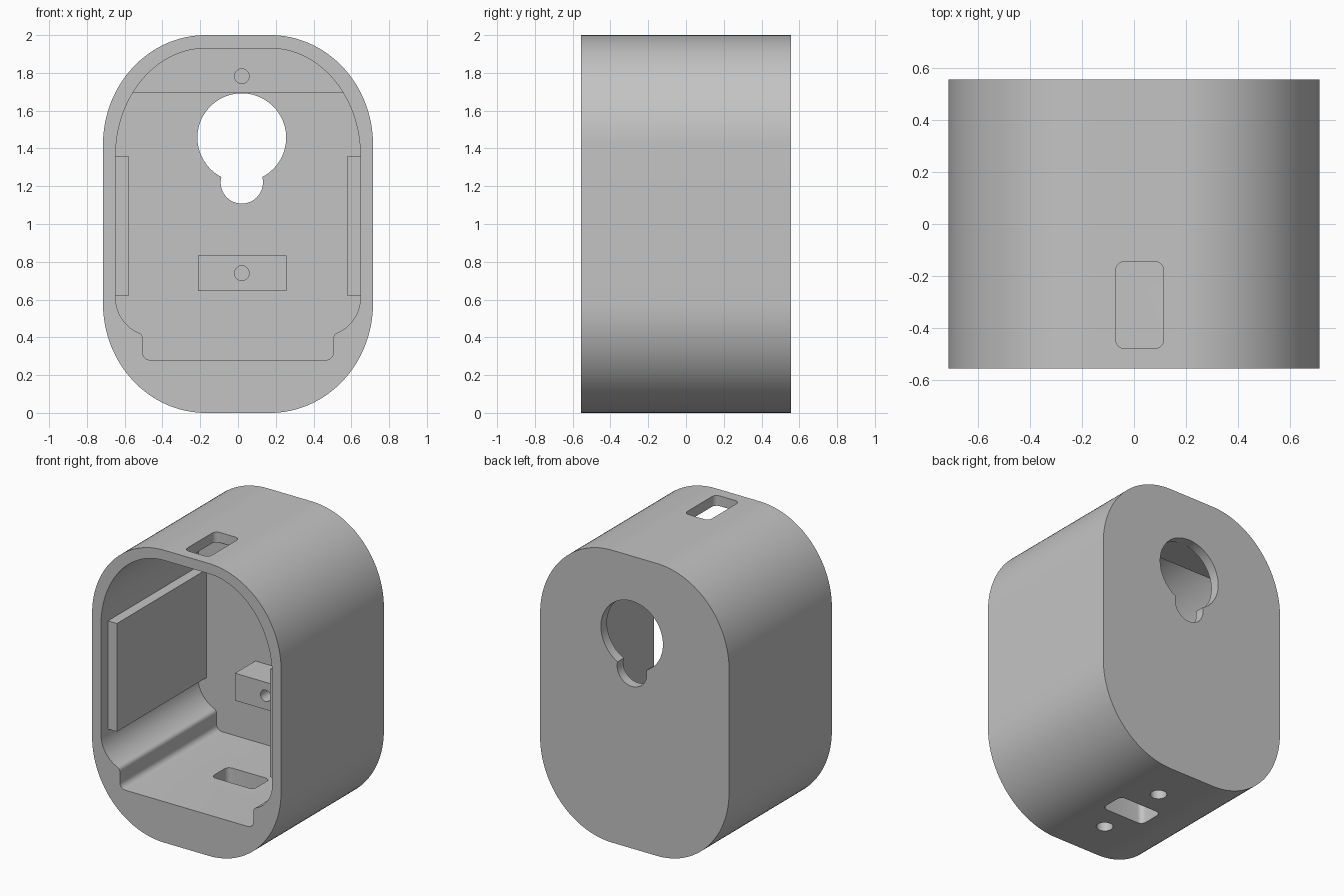
import bpy, bmesh
from math import sin, cos, radians, pi, asin, degrees

cube = bpy.data.objects.get("Cube")
if cube:
    bpy.data.objects.remove(cube, do_unlink=True)

gray = bpy.data.materials.new("plain_gray")
gray.use_nodes = True
gray.diffuse_color = (0.55, 0.55, 0.55, 1)
gray.node_tree.nodes["Principled BSDF"].inputs["Base Color"].default_value = gray.diffuse_color

FRONT, BACK = -0.556, 0.556
INNER_BACK = 0.49      # inside face of the back wall
BOSS_FRONT = 0.27      # front face of the screw bosses
MID = 0.02             # x centre of the openings


def arc(cx, cy, rx, ry, a0, a1, n=20):
    """Points of an elliptical arc, angles in degrees."""
    steps = [radians(a0 + (a1 - a0) * i / n) for i in range(n + 1)]
    return [(cx + rx * cos(a), cy + ry * sin(a)) for a in steps]


def mirrored(half):
    return half + [(-x, z) for x, z in reversed(half)]


def rounded_rect(cx, cy, w, h, r):
    pts = []
    for i, (sx, sy) in enumerate([(1, 1), (-1, 1), (-1, -1), (1, -1)]):
        pts += arc(cx + sx * (w / 2 - r), cy + sy * (h / 2 - r), r, r, i * 90, i * 90 + 90, 6)
    return pts


def circle(cx, cy, r, n=48):
    return arc(cx, cy, r, r, 0, 360 - 360 / n, n - 1)


def rect(x0, x1, z0, z1):
    return [(x0, z0), (x1, z0), (x1, z1), (x0, z1)]


def prism(name, outline, lo, hi, axis="Y"):
    """Extrude an outline along y (outline in x, z) or along z (outline in x, y)."""
    place = (lambda p, d: (p[0], d, p[1])) if axis == "Y" else (lambda p, d: (p[0], p[1], d))
    bm = bmesh.new()
    face = bm.faces.new([bm.verts.new(place(p, lo)) for p in outline])
    grown = bmesh.ops.extrude_face_region(bm, geom=[face])
    for v in grown["geom"]:
        if isinstance(v, bmesh.types.BMVert):
            v.co[1 if axis == "Y" else 2] = hi
    bmesh.ops.recalc_face_normals(bm, faces=bm.faces)
    mesh = bpy.data.meshes.new(name)
    bm.to_mesh(mesh)
    bm.free()
    mesh.materials.append(gray)
    obj = bpy.data.objects.new(name, mesh)
    bpy.context.scene.collection.objects.link(obj)
    return obj


def combine(target, tool, operation):
    mod = target.modifiers.new("combine", "BOOLEAN")
    mod.operation, mod.object, mod.solver = operation, tool, "EXACT"
    bpy.context.view_layer.objects.active = target
    bpy.ops.object.modifier_apply(modifier=mod.name)
    bpy.data.objects.remove(tool, do_unlink=True)


# Outer shell
outer = arc(0.17, 1.42, 0.545, 0.58, 90, 0, 32) + arc(0.17, 0.58, 0.545, 0.58, 0, -90, 32)
housing = prism("housing", mirrored(outer), FRONT, BACK)

# Cavity open to the front, stepping down to a narrower floor
inner = arc(0.17, 1.36, 0.478, 0.57, 90, 0, 32)
inner += arc(0.44, 0.61, 0.208, 0.205, 0, -65, 14)
inner += arc(0.535, 0.395, 0.03, 0.03, 110, 180, 5)
inner += arc(0.465, 0.32, 0.04, 0.04, 0, -90, 6)
combine(housing, prism("cavity", mirrored(inner), FRONT - 0.1, INNER_BACK), "DIFFERENCE")

# Upper boss filling the top of the cavity, sunk slightly into the walls
low = degrees(asin((1.693 - 1.36) / 0.6))
upper = mirrored(arc(0.17, 1.36, 0.508, 0.6, 90, low, 24))
combine(housing, prism("upper_boss", upper, BOSS_FRONT, INNER_BACK + 0.03), "UNION")

# Lower boss and the two side rails
combine(housing, prism("lower_boss", rect(-0.212, 0.256, 0.645, 0.832),
                       BOSS_FRONT, INNER_BACK + 0.03), "UNION")
for side in (-1, 1):
    rail = rect(*sorted((side * 0.58, side * 0.68)), 0.62, 1.36)
    combine(housing, prism("side_rail", rail, -0.48, INNER_BACK + 0.03), "UNION")

# Keyhole through the back wall
for z, r in ((1.457, 0.235), (1.22, 0.112)):
    combine(housing, prism("keyhole", circle(MID, z, r), INNER_BACK - 0.03, BACK + 0.1), "DIFFERENCE")

# Blind screw holes in both bosses
for z in (1.782, 0.74):
    combine(housing, prism("screw_hole", circle(MID, z, 0.039, 32),
                           BOSS_FRONT - 0.05, BOSS_FRONT + 0.18), "DIFFERENCE")

# Slot in the top
combine(housing, prism("top_slot", rounded_rect(0.022, -0.312, 0.185, 0.335, 0.035),
                       1.8, 2.1, "Z"), "DIFFERENCE")

# Slot through the floor with a blind mounting hole on either side
combine(housing, prism("floor_slot", rounded_rect(MID, 0, 0.32, 0.18, 0.035),
                       -0.1, 0.35, "Z"), "DIFFERENCE")
for y in (-0.26, 0.26):
    combine(housing, prism("mounting_hole", circle(MID, y, 0.052, 32), -0.1, 0.2, "Z"), "DIFFERENCE")

# Smooth curved walls, sharp rims
bpy.ops.object.select_all(action="DESELECT")
housing.select_set(True)
bpy.context.view_layer.objects.active = housing
bpy.ops.object.shade_smooth_by_angle(angle=radians(25))
